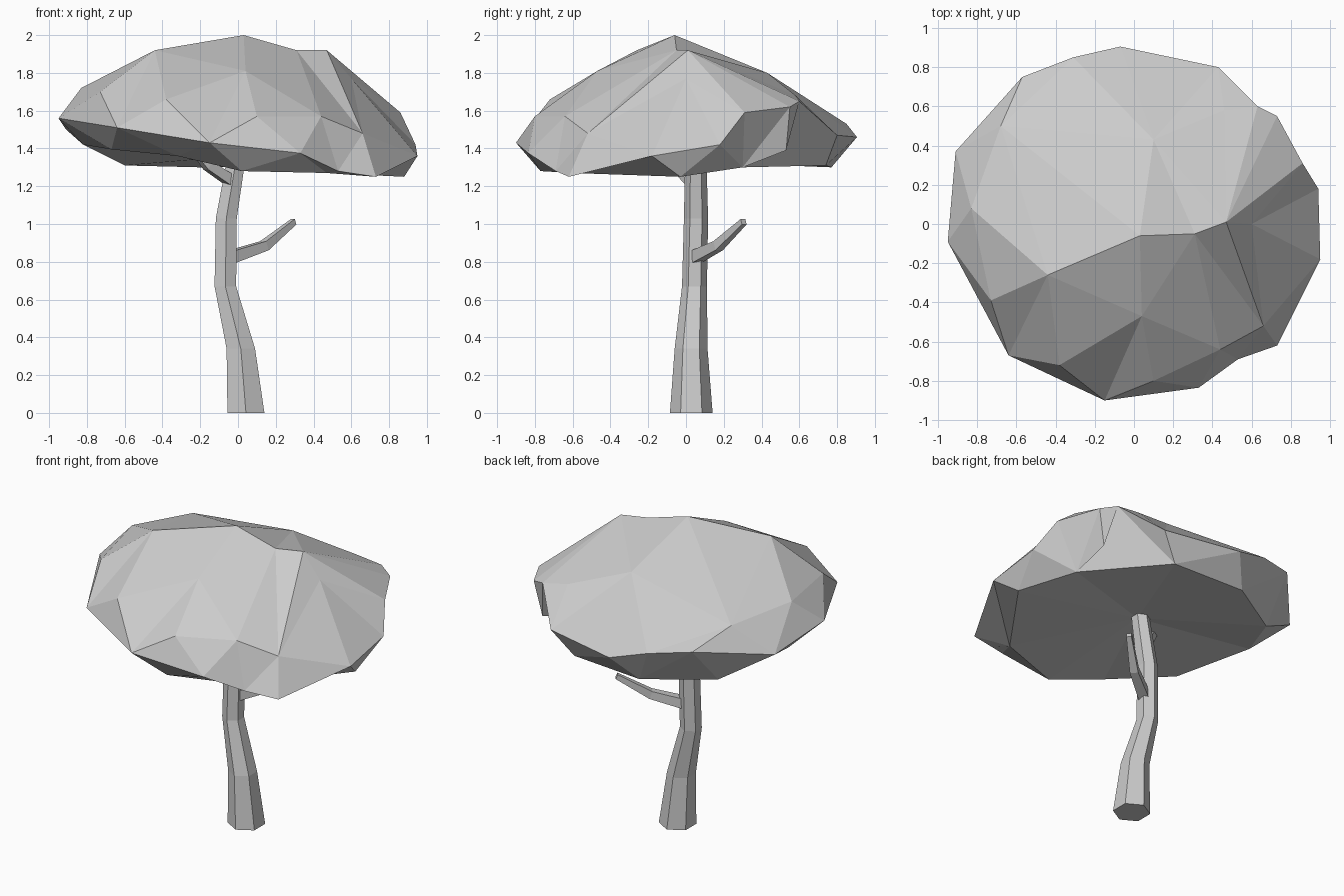
import bpy
from math import cos, sin, pi
from mathutils import Vector
from mathutils.geometry import delaunay_2d_cdt


def make_object(name, verts, faces):
    mesh = bpy.data.meshes.new(name)
    mesh.from_pydata(verts, [], faces)
    mesh.update()
    obj = bpy.data.objects.new(name, mesh)
    bpy.context.collection.objects.link(obj)
    return obj


def tube(name, stations, sides, turn, axis):
    """Loft polygon rings, given as (x, y, z, radius), facing along an axis."""
    rot = Vector(axis).to_track_quat('Z', 'Y')
    verts = []
    for x, y, z, r in stations:
        for i in range(sides):
            a = turn + 2 * pi * i / sides
            verts.append(Vector((x, y, z)) + rot @ Vector((r * cos(a), r * sin(a), 0)))
    faces = [tuple(range(sides))[::-1]]
    for k in range(len(stations) - 1):
        for i in range(sides):
            j = (i + 1) % sides
            b = k * sides
            faces.append((b + i, b + j, b + sides + j, b + sides + i))
    faces.append(tuple(range(len(verts) - sides, len(verts))))
    return make_object(name, verts, faces)


def sheet(points, rim_count, ridge):
    """Triangulate a height field bounded by the first rim_count points."""
    flat = [Vector(p[:2]) for p in points]
    v, _, f, orig, _, _ = delaunay_2d_cdt(flat, ridge, [list(range(rim_count))], 1, 1e-5)
    return [[orig[i][0] for i in tri] for tri in f]


# Trunk: leaning six-sided loft
tube("trunk", [(0.042, 0.028, 0, 0.113), (0.015, 0.027, 0.34, 0.087),
               (-0.067, 0.045, 0.67, 0.066), (-0.062, 0.053, 1.03, 0.064),
               (-0.02, 0.052, 1.28, 0.058), (0.0, 0.05, 1.42, 0.054)],
     6, pi / 2, (0, 0, 1))

# Branches: thin four-sided lofts
tube("side_branch", [(-0.04, 0.05, 0.825, 0.046), (0.14, 0.17, 0.885, 0.036),
                     (0.295, 0.305, 1.012, 0.022)], 4, pi / 4, (0.8, 0.65, 0.4))
tube("upper_branch", [(-0.04, 0.03, 1.23, 0.04), (-0.16, -0.05, 1.31, 0.035),
                      (-0.25, -0.1, 1.42, 0.025)], 4, pi / 4, (-0.8, -0.5, 0.5))

# Canopy: faceted dome and shallow hollow underside sharing one rim
rim = [(-0.95, -0.09, 1.56), (-0.64, -0.67, 1.51), (-0.15, -0.90, 1.43),
       (0.33, -0.835, 1.375), (0.53, -0.69, 1.28), (0.73, -0.62, 1.25),
       (0.95, -0.18, 1.36), (0.94, 0.18, 1.42), (0.86, 0.31, 1.59),
       (0.73, 0.55, 1.62), (0.63, 0.60, 1.65), (0.43, 0.80, 1.47),
       (-0.07, 0.905, 1.46), (-0.31, 0.85, 1.53), (-0.57, 0.75, 1.57),
       (-0.91, 0.37, 1.50)]
dome = [(-0.44, -0.26, 1.92), (0.03, -0.06, 2.0), (0.31, -0.05, 1.92),
        (0.47, 0.01, 1.92), (-0.73, -0.39, 1.70), (-0.38, -0.72, 1.66),
        (0.04, -0.47, 1.81), (0.10, -0.80, 1.57), (0.44, -0.64, 1.57),
        (0.66, -0.52, 1.48), (0.60, 0.0, 1.77), (-0.68, 0.50, 1.68),
        (-0.83, 0.08, 1.72), (0.10, 0.43, 1.80), (0.46, 0.58, 1.68)]
under = [(-0.82, 0.10, 1.42), (-0.67, -0.40, 1.395), (-0.32, -0.66, 1.36),
         (0.02, -0.77, 1.28), (0.47, -0.60, 1.27), (0.88, -0.03, 1.25),
         (0.68, 0.53, 1.39), (0.70, 0.30, 1.30), (0.30, 0.74, 1.31),
         (-0.20, 0.77, 1.30), (-0.60, 0.52, 1.31), (0.0, 0.03, 1.36)]
n = len(rim)
ridge = [(n, n + 1), (n + 1, n + 2), (n + 2, n + 3), (n + 3, 10)]
top_faces = sheet(rim + dome, n, ridge)
low_faces = [[i if i < n else i + len(dome) for i in reversed(t)]
             for t in sheet(rim + under, n, [])]
make_object("canopy", rim + dome + under, top_faces + low_faces)
